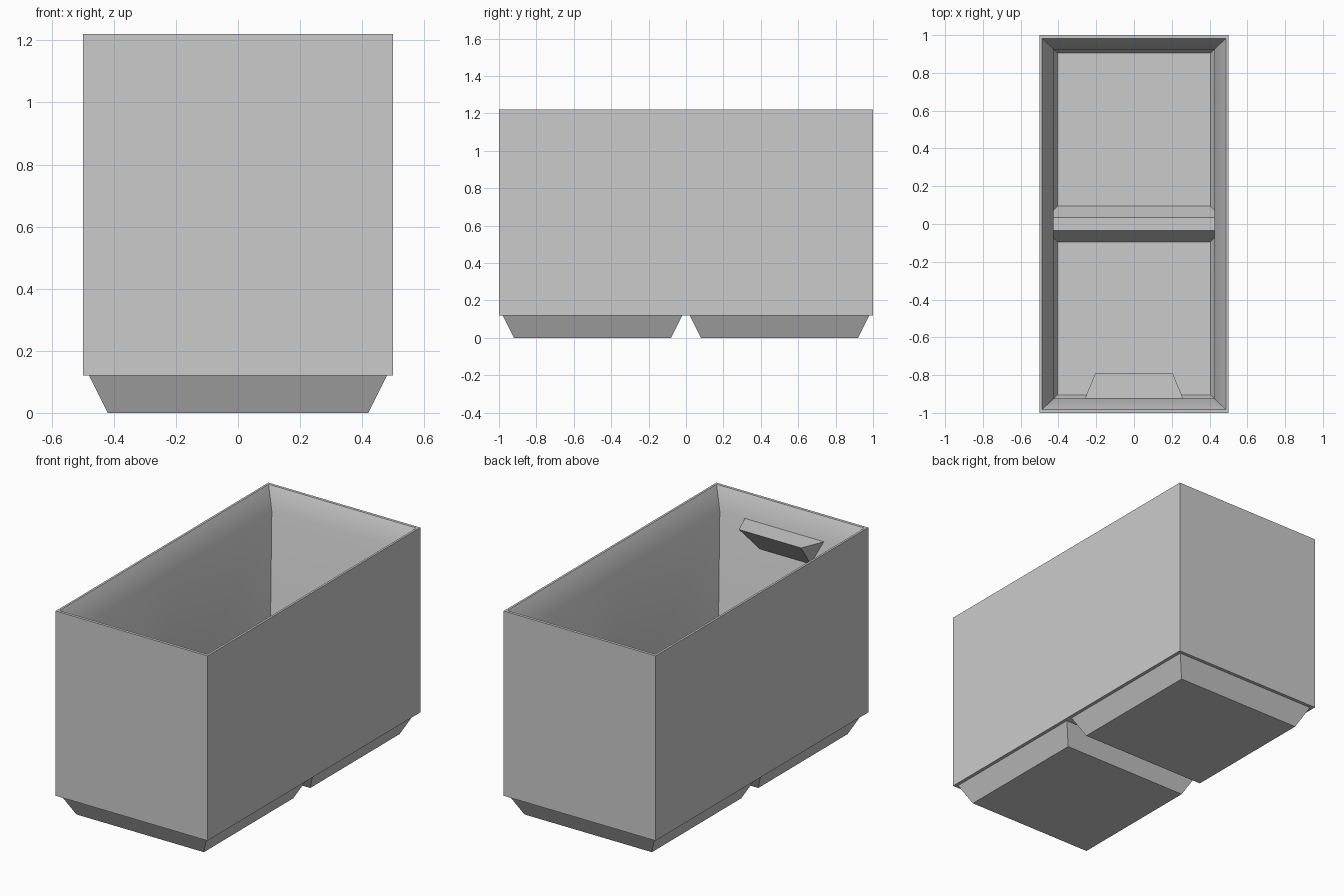
import bpy, bmesh

cube = bpy.data.objects.get("Cube")
if cube:
    bpy.data.objects.remove(cube, do_unlink=True)

grey = bpy.data.materials.new("plain_grey")
grey.use_nodes = True
grey.diffuse_color = (0.6, 0.6, 0.6, 1)
grey.node_tree.nodes["Principled BSDF"].inputs["Base Color"].default_value = (0.6, 0.6, 0.6, 1)

SLOPE = 0.06      # how far a foot or the lip narrows
STEP = 0.12       # height of that slope
LIP_Z, TOP_Z = 1.10, 1.22


def finish(bm, name):
    bmesh.ops.recalc_face_normals(bm, faces=bm.faces)
    mesh = bpy.data.meshes.new(name)
    bm.to_mesh(mesh)
    bm.free()
    mesh.materials.append(grey)
    obj = bpy.data.objects.new(name, mesh)
    bpy.context.collection.objects.link(obj)
    return obj


def footed_panel(bm, xs, ys, z, pits):
    """Flat grid panel whose chosen cells sink into tapered feet; returns its rim edges."""
    grid = {(i, j): bm.verts.new((x, y, z)) for i, x in enumerate(xs) for j, y in enumerate(ys)}
    for i in range(len(xs) - 1):
        for j in range(len(ys) - 1):
            cell = [grid[i, j], grid[i + 1, j], grid[i + 1, j + 1], grid[i, j + 1]]
            if (i, j) not in pits:
                bm.faces.new(cell)
                continue
            cx = sum(v.co.x for v in cell) / 4
            cy = sum(v.co.y for v in cell) / 4
            low = [bm.verts.new((v.co.x + (SLOPE if v.co.x < cx else -SLOPE),
                                 v.co.y + (SLOPE if v.co.y < cy else -SLOPE), z - STEP)) for v in cell]
            bm.faces.new(low)
            for k in range(4):
                n = (k + 1) % 4
                bm.faces.new((cell[k], cell[n], low[n], low[k]))
    return [e for e in bm.edges if len(e.link_faces) == 1]


def raise_rim(bm, edges, z, half_x, half_y):
    """Extrude a rim upwards to the given height and half sizes."""
    geom = bmesh.ops.extrude_edge_only(bm, edges=edges)["geom"]
    verts = [g for g in geom if isinstance(g, bmesh.types.BMVert)]
    rim = [g for g in geom if isinstance(g, bmesh.types.BMEdge)
           and all(v in verts for v in g.verts)]
    wide, deep = max(v.co.x for v in verts), max(v.co.y for v in verts)
    for v in verts:
        v.co = (v.co.x * half_x / wide, v.co.y * half_y / deep, z)
    return rim


# Bin: outer shell with two feet
bm = bmesh.new()
rim = footed_panel(bm, (-0.5, -0.48, 0.48, 0.5), (-1, -0.98, -0.02, 0.02, 0.98, 1),
                   STEP, {(1, 1), (1, 3)})
outer = raise_rim(bm, rim, TOP_Z, 0.5, 1.0)

# Bin: hollow inside with floor ridge, tapering walls and flared lip
inside = bmesh.new()
rim = footed_panel(inside, (-0.465, 0.465), (-0.965, -0.035, 0.035, 0.965),
                   STEP + 0.024, {(0, 0), (0, 2)})
rim = raise_rim(inside, rim, LIP_Z, 0.425, 0.925)
raise_rim(inside, rim, TOP_Z, 0.487, 0.983)
temp = bpy.data.meshes.new("bin_inside")
inside.to_mesh(temp)
inside.free()
bm.from_mesh(temp)
bpy.data.meshes.remove(temp)

# Bin: narrow top rim joining both shells
bmesh.ops.triangle_fill(bm, use_beauty=True, normal=(0, 0, 1),
                        edges=[e for e in bm.edges if len(e.link_faces) == 1])
storage_bin = finish(bm, "storage_bin")
bpy.ops.object.select_all(action="DESELECT")
storage_bin.select_set(True)
bpy.context.view_layer.objects.active = storage_bin
bpy.ops.object.shade_smooth_by_angle(angle=0.53)

# Wedge shelf on the inside of the front wall
bm = bmesh.new()
for x, y, z in ((0.26, -0.925, LIP_Z), (0.205, -0.79, LIP_Z), (0.167, -0.932, 0.94)):
    for side in (-1, 1):
        bm.verts.new((side * x, y, z))
bmesh.ops.convex_hull(bm, input=bm.verts)
bmesh.ops.dissolve_limit(bm, angle_limit=0.02, verts=bm.verts, edges=bm.edges)
finish(bm, "label_shelf")
